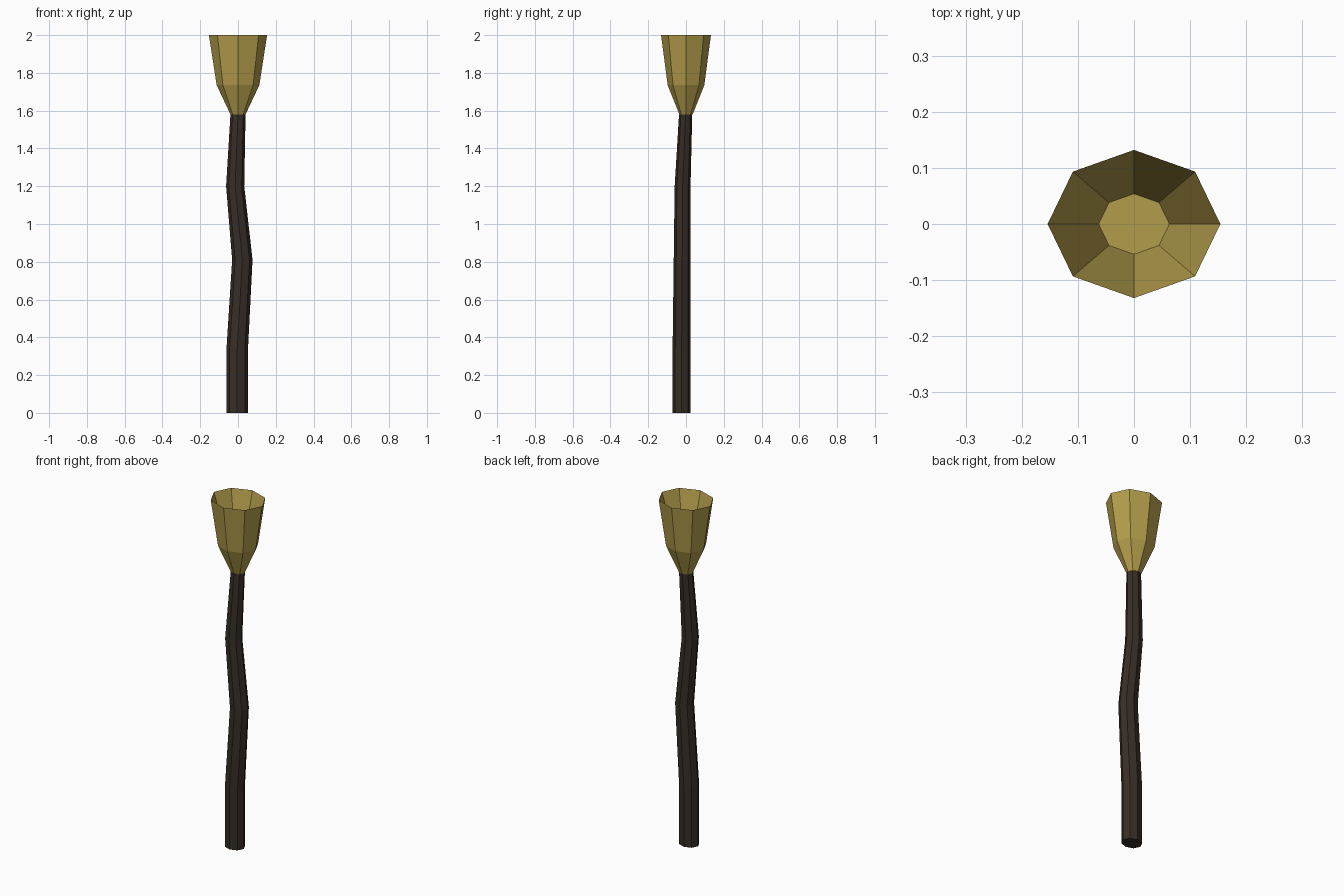
import bpy
import bmesh
from math import cos, sin, tau

SIDES = 8

old = bpy.data.objects.get("Cube")
if old:
    bpy.data.objects.remove(old, do_unlink=True)


def material(name, rgb):
    mat = bpy.data.materials.new(name)
    mat.use_nodes = True
    colour = (*rgb, 1.0)
    mat.diffuse_color = colour
    bsdf = mat.node_tree.nodes["Principled BSDF"]
    bsdf.inputs["Base Color"].default_value = colour
    bsdf.inputs["Roughness"].default_value = 0.8
    return mat


def loft(name, rings, mat, cap_start=False, cap_end=False):
    """Skin eight-sided oval rings given as (x, y, z, x radius, y radius)."""
    bm = bmesh.new()
    loops = []
    for x, y, z, rx, ry in rings:
        angles = [tau * i / SIDES for i in range(SIDES)]
        loops.append([bm.verts.new((x + rx * cos(a), y + ry * sin(a), z)) for a in angles])
    for low, high in zip(loops, loops[1:]):
        for i in range(SIDES):
            j = (i + 1) % SIDES
            bm.faces.new((low[i], low[j], high[j], high[i]))
    if cap_start:
        bm.faces.new(loops[0][::-1])
    if cap_end:
        bm.faces.new(loops[-1])
    mesh = bpy.data.meshes.new(name)
    bm.to_mesh(mesh)
    bm.free()
    mesh.materials.append(mat)
    obj = bpy.data.objects.new(name, mesh)
    bpy.context.collection.objects.link(obj)
    return obj


wood = material("dark wood", (0.038, 0.027, 0.019))
brass = material("dull brass", (0.45, 0.335, 0.07))

# Crooked handle, tapering towards the cup
loft("handle", [
    (-0.004, -0.023, 0.0, 0.057, 0.048),
    (-0.004, -0.023, 0.34, 0.057, 0.048),
    (0.023, -0.020, 0.81, 0.054, 0.045),
    (-0.015, -0.018, 1.20, 0.048, 0.042),
    (0.0, -0.002, 1.58, 0.040, 0.035),
], wood, cap_start=True, cap_end=True)

# Flared cup: up the outside, over the sharp rim, down to the inner floor
loft("cup", [
    (0, 0, 1.58, 0.040, 0.035),
    (0, 0, 1.735, 0.113, 0.097),
    (0, 0, 2.0, 0.154, 0.132),
    (0, 0, 1.72, 0.063, 0.054),
], brass, cap_start=True, cap_end=True)
